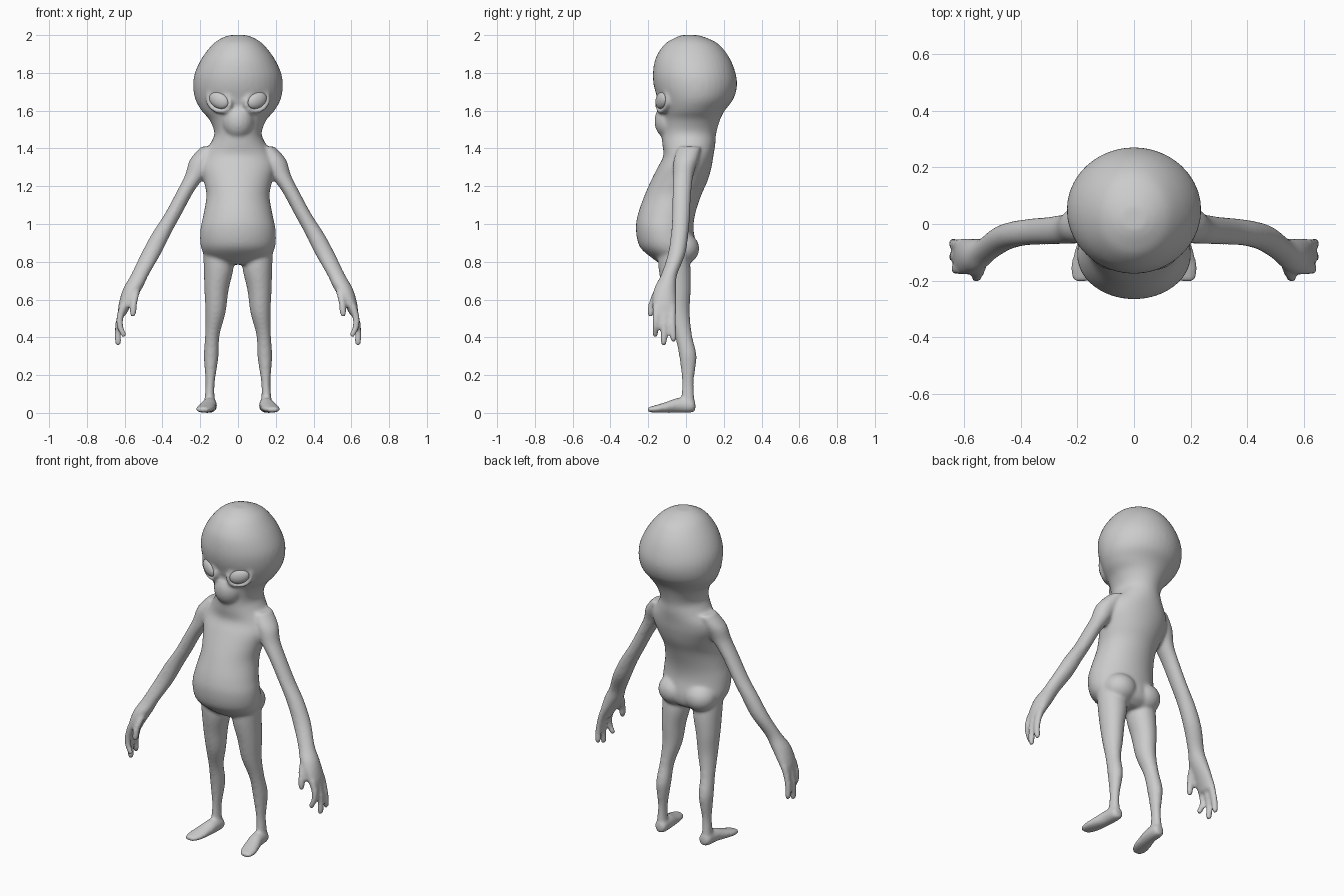
import bpy, bmesh
from math import sin, cos, tau, radians
from mathutils import Vector, Matrix, Euler

if "Cube" in bpy.data.objects:
    bpy.data.objects.remove(bpy.data.objects["Cube"])


def spline(rows, steps=4):
    """Catmull-Rom interpolation through rows of numbers."""
    out = []
    for i in range(len(rows) - 1):
        a, b, c, d = (rows[max(i - 1, 0)], rows[i], rows[i + 1],
                      rows[min(i + 2, len(rows) - 1)])
        for s in range(steps):
            t = s / steps
            out.append([0.5 * (2 * q + (r - p) * t + (2 * p - 5 * q + 4 * r - w) * t * t
                               + (3 * q - p - 3 * r + w) * t ** 3)
                        for p, q, r, w in zip(a, b, c, d)])
    return out + [list(rows[-1])]


def loft(bm, rows, mirror=1, along_y=False, n=28):
    """Skin ellipses given as (x, y, z, rx, r2); level rings, or upright ones along y."""
    rings = []
    for x, y, z, rx, r2 in spline(rows):
        ring = []
        for k in range(n):
            u, v = rx * cos(tau * k / n), r2 * sin(tau * k / n)
            p = (x + u, y, z + v) if along_y else (x + u, y + v, z)
            ring.append(bm.verts.new((mirror * p[0], p[1], p[2])))
        rings.append(ring)
    for a, b in zip(rings, rings[1:]):
        for k in range(n):
            bm.faces.new((a[k], a[(k + 1) % n], b[(k + 1) % n], b[k]))
    bm.faces.new(rings[0])
    bm.faces.new(rings[-1])


def ball(bm, centre, size, rot=(0, 0, 0)):
    m = Matrix.LocRotScale(Vector(centre), Euler(rot), Vector(size))
    bmesh.ops.create_uvsphere(bm, u_segments=32, v_segments=18, radius=1, matrix=m)


def rim(bm, centre, rot, a, b, r, n=40, k=12):
    """Elliptical ring around an eye."""
    m = Matrix.LocRotScale(Vector(centre), Euler(rot), None)
    g = [[bm.verts.new(m @ Vector(((a + r * cos(tau * j / k)) * cos(tau * i / n),
                                   r * sin(tau * j / k),
                                   (b + r * cos(tau * j / k)) * sin(tau * i / n))))
          for j in range(k)] for i in range(n)]
    for i in range(n):
        for j in range(k):
            i2, j2 = (i + 1) % n, (j + 1) % k
            bm.faces.new((g[i][j], g[i2][j], g[i2][j2], g[i][j2]))


def finish(bm, name):
    bmesh.ops.recalc_face_normals(bm, faces=bm.faces)
    for f in bm.faces:
        f.smooth = True
    me = bpy.data.meshes.new(name)
    bm.to_mesh(me)
    bm.free()
    ob = bpy.data.objects.new(name, me)
    bpy.context.collection.objects.link(ob)
    return ob


bm = bmesh.new()

# Head, neck and torso: z, front y, back y, half width
trunk = [(2.0, -.02, .06, .04), (1.985, -.06, .11, .085), (1.95, -.115, .175, .135),
         (1.88, -.16, .23, .19), (1.8, -.175, .262, .228), (1.73, -.17, .27, .237),
         (1.66, -.15, .25, .226), (1.6, -.135, .205, .193), (1.55, -.13, .18, .15),
         (1.48, -.13, .16, .125), (1.42, -.125, .155, .15), (1.36, -.12, .145, .19),
         (1.3, -.15, .135, .2), (1.23, -.185, .115, .182), (1.15, -.22, .08, .167),
         (1.05, -.255, .048, .183), (.97, -.265, .04, .199), (.88, -.245, .055, .197),
         (.82, -.18, .045, .165), (.785, -.13, .0, .1)]
loft(bm, [(0, (f + b) / 2, z, w, (b - f) / 2) for z, f, b, w in trunk], n=40)

# Muzzle
ball(bm, (0, -.082, 1.545), (.085, .085, .1))

arm = [(.15, .02, 1.41, .045, .06), (.19, .0, 1.34, .065, .065), (.225, -.015, 1.26, .055, .055),
       (.28, -.022, 1.17, .045, .05), (.345, -.026, 1.05, .045, .047),
       (.405, -.033, .95, .05, .046), (.462, -.05, .84, .052, .046), (.52, -.09, .73, .047, .043),
       (.557, -.11, .66, .05, .058), (.595, -.115, .58, .036, .064), (.615, -.115, .52, .022, .055)]
leg = [(.105, -.07, .86, .08, .08), (.103, -.06, .76, .078, .085), (.114, -.05, .65, .064, .075),
       (.119, -.04, .53, .053, .06), (.136, -.014, .41, .038, .046), (.142, .01, .3, .039, .046),
       (.147, .01, .17, .025, .031), (.15, .01, .1, .025, .033), (.15, .012, .04, .032, .036)]
foot = [(.146, .05, .035, .02, .022), (.148, .03, .038, .036, .037), (.152, -.04, .04, .04, .04),
        (.165, -.1, .03, .046, .03), (.178, -.16, .021, .047, .02), (.186, -.203, .017, .028, .013)]
thumb = [(.54, -.12, .68, .025, .025), (.543, -.155, .63, .022, .024), (.552, -.178, .58, .019, .02),
         (.556, -.187, .53, .018, .018), (.556, -.188, .508, .01, .01)]
# Fingers: base y, tip y, tip z, tip x
fingers = [(-.158, -.163, .4, .608), (-.115, -.118, .355, .635), (-.073, -.067, .375, .636)]
eye_at, tilt, yaw = (.1, -.128, 1.655), radians(-25), radians(25)

for s in (1, -1):
    # Limbs
    loft(bm, arm, s)
    loft(bm, leg, s)
    loft(bm, foot, s, along_y=True)
    loft(bm, thumb, s, n=14)
    for by, ty, tz, tx in fingers:
        loft(bm, [(.605, by, .57, .022, .022), (.626, by, .5, .019, .02),
                  ((.637 + tx) / 2, (by + ty) / 2, (.5 + tz) / 2, .017, .018),
                  (tx, ty, tz + .02, .017, .017), (tx, ty, tz, .01, .01)], s, n=14)
    # Buttocks and eye rims
    ball(bm, (s * .085, -.02, .87), (.095, .09, .085))
    rim(bm, (s * eye_at[0], -.124, 1.65), (0, s * tilt, s * yaw), .066, .05, .014)

# Fuse all overlapping parts into one smooth skin
body = finish(bm, "body")
fuse = body.modifiers.new("fuse", 'REMESH')
fuse.mode = 'VOXEL'
fuse.voxel_size = .009
fuse.use_smooth_shade = True
soft = body.modifiers.new("soften", 'SMOOTH')
soft.factor = .5
soft.iterations = 8

# Eyes
for s, name in ((1, "left_eye"), (-1, "right_eye")):
    bm = bmesh.new()
    ball(bm, (s * eye_at[0], eye_at[1], eye_at[2]), (.058, .027, .042), (0, s * tilt, s * yaw))
    finish(bm, name)
